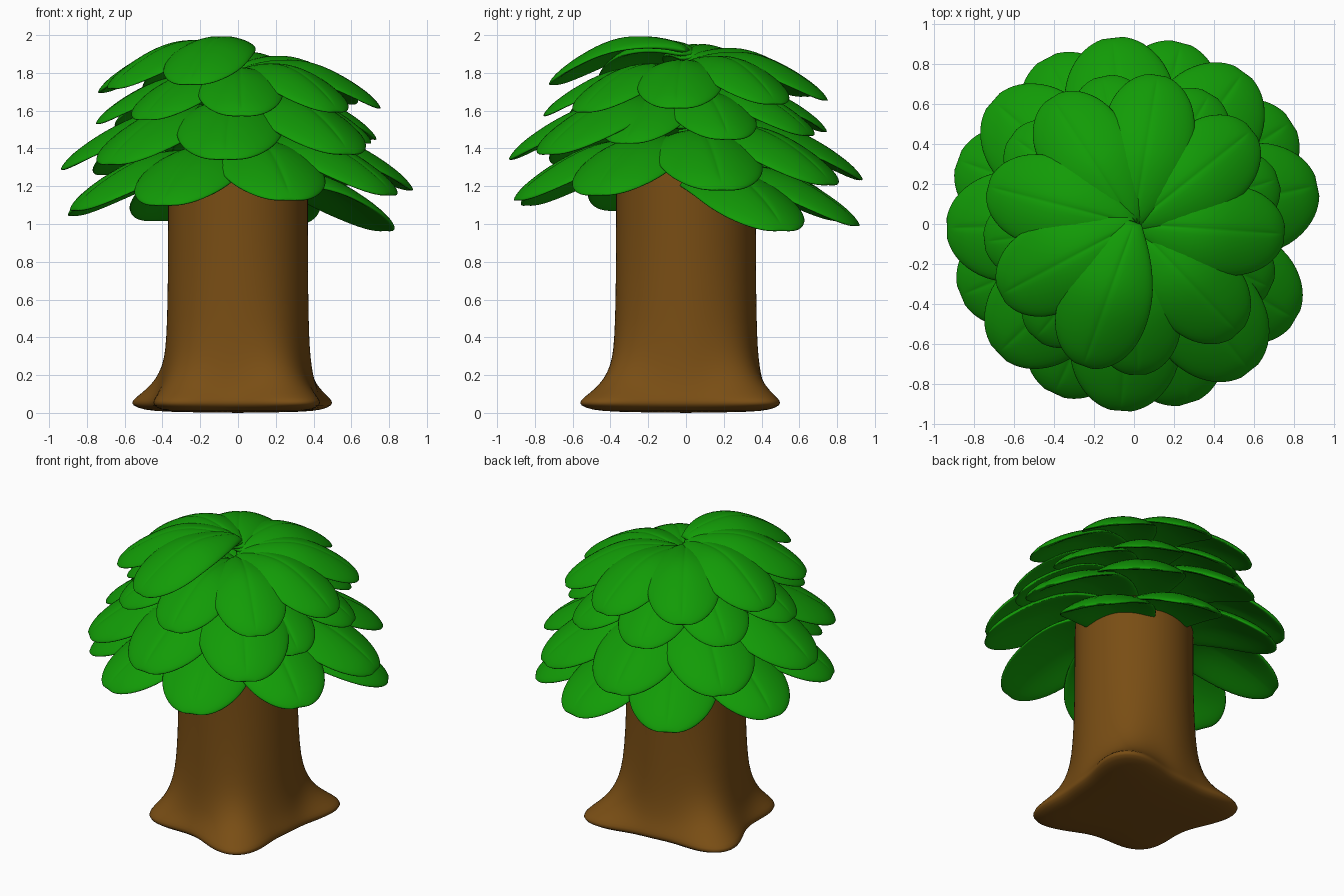
import bpy, bmesh
from math import radians, cos, sin, exp

if "Cube" in bpy.data.objects:
    bpy.data.objects.remove(bpy.data.objects["Cube"])


def material(name, rgb):
    m = bpy.data.materials.new(name)
    m.diffuse_color = (*rgb, 1)
    m.use_nodes = True
    m.node_tree.nodes["Principled BSDF"].inputs["Base Color"].default_value = m.diffuse_color
    return m


def lerp(points, x):
    """Piecewise-linear lookup in a small profile."""
    for (x0, y0), (x1, y1) in zip(points, points[1:]):
        if x <= x1:
            return y0 + (y1 - y0) * (x - x0) / (x1 - x0)
    return points[-1][1]


def add_object(name, mesh):
    ob = bpy.data.objects.new(name, mesh)
    bpy.context.collection.objects.link(ob)
    mod = ob.modifiers.new("smooth", "SUBSURF")
    mod.levels = mod.render_levels = 1
    return ob


def finish(bm, name, mat):
    bmesh.ops.remove_doubles(bm, verts=bm.verts, dist=0.0005)
    bmesh.ops.recalc_face_normals(bm, faces=bm.faces)
    for f in bm.faces:
        f.smooth = True
    mesh = bpy.data.meshes.new(name)
    bm.to_mesh(mesh)
    bm.free()
    mesh.materials.append(mat)
    return mesh


green = material("leaf_green", (0.006, 0.33, 0.002))
brown = material("bark_brown", (0.19, 0.075, 0.007))

# Trunk: stacked rings that flare into four uneven roots
ROOTS = [(45, 0.655), (146, 0.66), (225, 0.565), (304, 0.66)]
RINGS = [(0.005, 0.82, 0.55), (0.015, 0.94, 0.85), (0.04, 1, 0.98), (0.065, 1, 0.98),
         (0.10, 1, 0.78), (0.15, 1, 0.53), (0.21, 1, 0.34), (0.29, 1, 0.19),
         (0.40, 1, 0.09), (0.6, 1, 0.03), (0.9, 1, 0), (1.2, 1, 0), (1.34, 1, 0),
         (1.36, 0.95, 0)]
SEG = 64
bm = bmesh.new()
prev = None
for z, scale, flare in RINGS:
    ring = []
    for i in range(SEG):
        a = 360 * i / SEG
        extra = 0.07
        for ra, rr in ROOTS:
            d = (a - ra + 180) % 360 - 180
            extra += (rr - 0.438) * exp(-(d / 16) ** 2 / 2)
        r = scale * (0.37 + flare * extra)
        ring.append(bm.verts.new((r * cos(radians(a)), r * sin(radians(a)), z)))
    if prev:
        for i in range(SEG):
            j = (i + 1) % SEG
            bm.faces.new((prev[i], prev[j], ring[j], ring[i]))
    else:
        c = bm.verts.new((0, 0, 0))
        for i in range(SEG):
            bm.faces.new((c, ring[(i + 1) % SEG], ring[i]))
    prev = ring
c = bm.verts.new((0, 0, 1.37))
for i in range(SEG):
    bm.faces.new((c, prev[i], prev[(i + 1) % SEG]))
add_object("trunk", finish(bm, "trunk", brown))

# Leaf: padded blade with arched spine, drooping sides and a midrib groove
LENGTH = 0.94
WIDTH = [(0, 0.035), (0.06, 0.075), (0.12, 0.12), (0.25, 0.2), (0.4, 0.26), (0.5, 0.281),
         (0.6, 0.29), (0.7, 0.286), (0.8, 0.262), (0.87, 0.226), (0.93, 0.178), (0.97, 0.125),
         (0.99, 0.078), (1, 0.04)]
SPINE = [(0, 0), (0.12, 0.038), (0.25, 0.066), (0.4, 0.072), (0.5, 0.059), (0.6, 0.03),
         (0.7, -0.016), (0.8, -0.072), (0.9, -0.14), (1, -0.22)]
COLS = [-1, -0.95, -0.8, -0.5, -0.25, -0.05, 0, 0.05, 0.25, 0.5, 0.8, 0.95, 1]
ROWS = [0, 0.05, 0.12, 0.25, 0.4, 0.5, 0.6, 0.7, 0.8, 0.87, 0.93, 0.97, 0.99, 1]
bm = bmesh.new()
for side in (1, -1):
    grid = []
    for t in ROWS:
        w = lerp(WIDTH, t)
        end = 0 if t in (0, 1) else min(1, ((1 - t) / 0.06) ** 0.5)
        row = []
        for s in COLS:
            y = s * w
            z = lerp(SPINE, t) - 0.95 * y * y
            z += side * 0.031 * end * max(0, 1 - abs(s) ** 3) ** 0.5
            if s == 0 and side == 1 and 0.1 < t < 0.95:
                z -= 0.01
            row.append(bm.verts.new((t * (LENGTH + 0.03) - 0.03, y, z)))
        grid.append(row)
    for r0, r1 in zip(grid, grid[1:]):
        for k in range(len(COLS) - 1):
            bm.faces.new((r0[k], r0[k + 1], r1[k + 1], r1[k]))
leaf = finish(bm, "leaf", green)

# Canopy: two rising spirals of leaves; the upper one is a smaller copy
STEP = 360 / 8.5
for part, start, count, base, rise, scale in (("lower", 33, 16, 1.185, 0.027, 1.0),
                                              ("upper", -25, 16, 1.605, 0.0207, 0.805)):
    for n in range(count):
        ob = add_object(f"{part}_leaf_{n + 1:02d}", leaf)
        ob.location = (0, 0, base + rise * n)
        ob.scale = (scale,) * 3
        ob.rotation_euler = (0, 0, radians(start + STEP * n))
